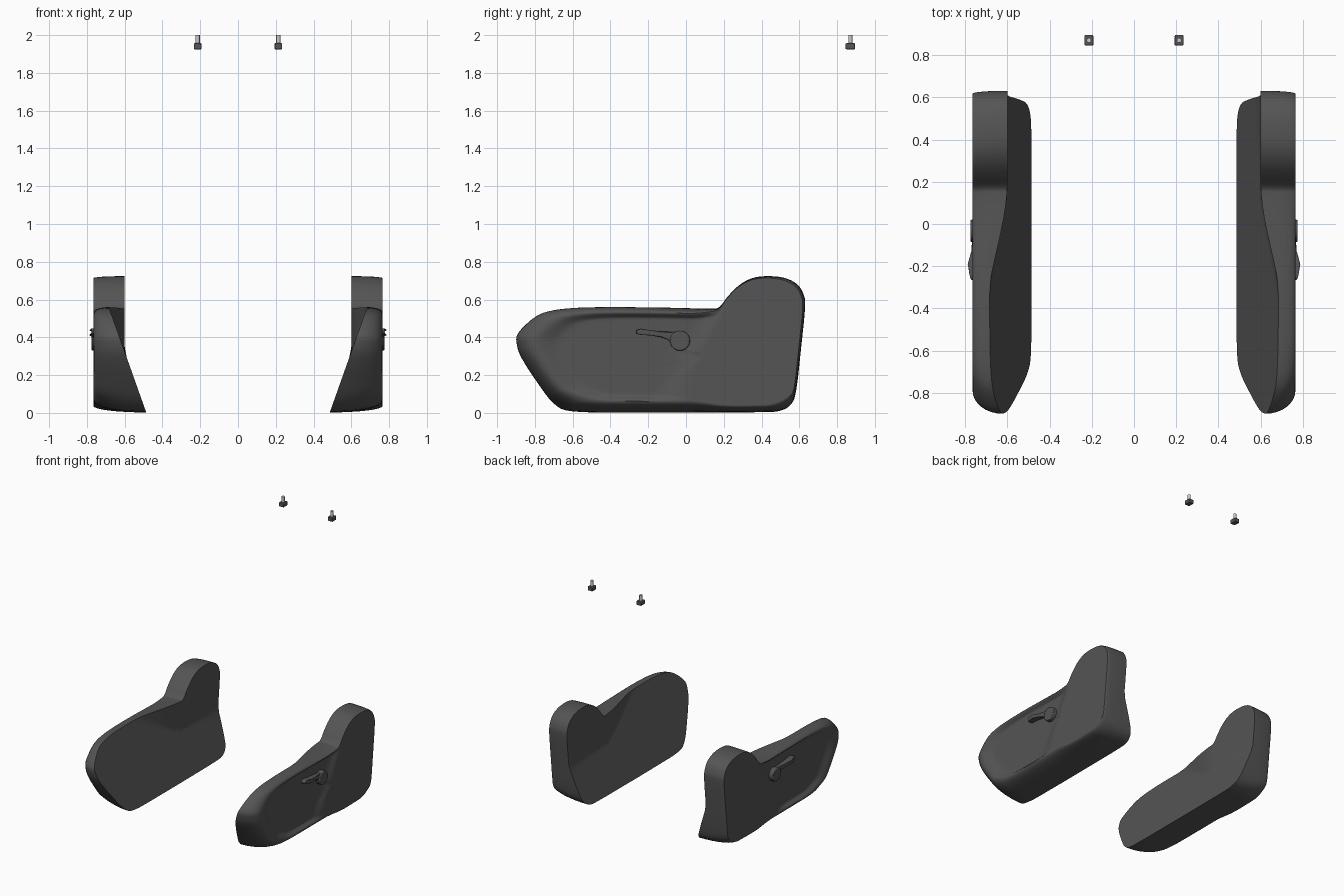
import bpy, bmesh, math
from mathutils import Vector

if "Cube" in bpy.data.objects:
    bpy.data.objects.remove(bpy.data.objects["Cube"])

mat = bpy.data.materials.new("dark_plastic")
mat.diffuse_color = (0.09, 0.09, 0.09, 1)
mat.use_nodes = True
mat.node_tree.nodes["Principled BSDF"].inputs["Base Color"].default_value = mat.diffuse_color


def sm(a, b, v):
    t = min(1, max(0, (v - a) / (b - a)))
    return t * t * (3 - 2 * t)


def finish(name, verts, faces, angle=35, bevel=0):
    me = bpy.data.meshes.new(name)
    me.from_pydata(verts, [], faces)
    bm = bmesh.new()
    bm.from_mesh(me)
    bmesh.ops.recalc_face_normals(bm, faces=bm.faces)
    bm.to_mesh(me)
    bm.free()
    ob = bpy.data.objects.new(name, me)
    bpy.context.collection.objects.link(ob)
    me.materials.append(mat)
    if bevel:
        m = ob.modifiers.new("bevel", 'BEVEL')
        m.width, m.segments = bevel, 2
    bpy.ops.object.select_all(action='DESELECT')
    ob.select_set(True)
    bpy.context.view_layer.objects.active = ob
    bpy.ops.object.shade_smooth_by_angle(angle=math.radians(angle))
    return ob


def catmull(pts, n):
    out = []
    for i in range(len(pts)):
        a, b, c, d = (Vector(pts[(i + k) % len(pts)]) for k in (-1, 0, 1, 2))
        for j in range(n):
            t = j / n
            out.append(0.5 * (2 * b + (c - a) * t + (2 * a - 5 * b + 4 * c - d) * t * t
                              + (3 * b - a - 3 * c + d) * t ** 3))
    return out


# Side outline of the seat cover (y, z)
OUTLINE = catmull([
    (-0.60, 0.008), (-0.70, 0.05), (-0.79, 0.165), (-0.87, 0.29), (-0.895, 0.36), (-0.89, 0.42),
    (-0.81, 0.50), (-0.73, 0.537), (-0.60, 0.555), (-0.40, 0.56), (-0.10, 0.557), (0.12, 0.552),
    (0.175, 0.56), (0.22, 0.615), (0.28, 0.675), (0.35, 0.713), (0.43, 0.724), (0.52, 0.715),
    (0.59, 0.68), (0.625, 0.62), (0.63, 0.55), (0.61, 0.35), (0.585, 0.13), (0.56, 0.05),
    (0.50, 0.012), (0.40, 0.004), (0.10, 0.002), (-0.30, 0.002)], 4)
C = Vector((0.1, 0.3))
OUT_X = 0.765


def inner_x(p):
    # Sloping inner wall that turns vertical toward the back
    cap = 0.60 + 0.10 * sm(0.2, -0.45, p.x)
    return min(0.485 + 0.355 * max(p.y, 0), cap)


def outer_x(p, r):
    # Outer wall with a shallow panel ahead of the diagonal step
    edge = -0.1 + 0.54 * p.y
    return OUT_X - 0.025 * sm(edge + 0.01, edge - 0.09, p.x) * sm(1.0, 0.86, r)


def side_cover(name, sign):
    rings = []
    for r in [i / 12 for i in range(1, 13)]:
        ring = [C + (p - C) * r for p in OUTLINE]
        rings.append([(inner_x(q), q.x, q.y) for q in ring])
    insets = [0.11 - 0.085 * sm(0.0, 0.25, p.x) + 0.09 * (1 - sm(0.0, 0.12, p.y)) for p in OUTLINE]
    # Rounded rim from inner edge to outer wall
    for k in range(1, 9):
        th = math.pi / 2 * k / 8
        ring = []
        for p, ins in zip(OUTLINE, insets):
            q = C + (p - C) * (1 - ins * (1 - math.cos(th)))
            xi = inner_x(p)
            ring.append((xi + (OUT_X - xi) * math.sin(th), q.x, q.y))
        rings.append(ring)
    for r in (0.98, 0.96, 0.94, 0.92, 0.9, 0.88, 0.86, 0.8, 0.7, 0.6, 0.5, 0.4, 0.3, 0.2, 0.1):
        ring = []
        for p, ins in zip(OUTLINE, insets):
            q = C + (p - C) * (1 - ins) * r
            ring.append((outer_x(q, r), q.x, q.y))
        rings.append(ring)
    n = len(OUTLINE)
    verts = [(sign * x, y, z) for ring in rings for x, y, z in ring]
    faces = [(k * n + i, k * n + (i + 1) % n, (k + 1) * n + (i + 1) % n, (k + 1) * n + i)
             for k in range(len(rings) - 1) for i in range(n)]
    a = len(verts)
    verts += [(sign * inner_x(C), C.x, C.y), (sign * outer_x(C, 0), C.x, C.y)]
    last = (len(rings) - 1) * n
    for i in range(n):
        j = (i + 1) % n
        faces += [(i, j, a), (last + i, last + j, a + 1)]
    finish(name, verts, faces, 40)


def prism(name, pts, x0, x1, sign, bevel):
    # Extrude a (y, z) outline along x; x1 gives the outer x at each y
    n = len(pts)
    verts = [(sign * x0, y, z) for y, z in pts] + [(sign * x1(y), y, z) for y, z in pts]
    faces = [tuple(range(n)), tuple(range(n, 2 * n))]
    faces += [(i, (i + 1) % n, n + (i + 1) % n, n + i) for i in range(n)]
    finish(name, verts, faces, 40, bevel)


for side, s in (("left", -1), ("right", 1)):
    side_cover(side + "_side_cover", s)

    # Recline lever: round hub and curved handle
    hub = [(-0.032 + 0.053 * math.cos(math.tau * i / 28), 0.382 + 0.053 * math.sin(math.tau * i / 28))
           for i in range(28)]
    prism(side + "_lever_hub", hub, 0.72, lambda y: 0.775, s, 0.006)
    handle = [(-0.262, 0.418), (-0.266, 0.43), (-0.258, 0.443), (-0.24, 0.446), (-0.19, 0.438),
              (-0.13, 0.432), (-0.07, 0.428), (-0.03, 0.425), (-0.03, 0.36), (-0.075, 0.365),
              (-0.095, 0.388), (-0.13, 0.40), (-0.19, 0.41), (-0.24, 0.413)]
    prism(side + "_lever_handle", handle, 0.72,
          lambda y: 0.764 + 0.02 * sm(-0.09, -0.19, y) - 0.012 * sm(-0.23, -0.268, y), s, 0.004)

    # Headrest guide: block with a post
    block = [(0.845, 1.925), (0.895, 1.925), (0.895, 1.957), (0.845, 1.957)]
    prism(side + "_headrest_guide", block, 0.193, lambda y: 0.234, s, 0.004)
    bpy.ops.mesh.primitive_cylinder_add(vertices=20, radius=0.011, depth=0.05,
                                        location=(s * 0.2135, 0.87, 1.975))
    post = bpy.context.object
    post.name = side + "_headrest_post"
    bpy.ops.object.shade_smooth_by_angle(angle=math.radians(40))
